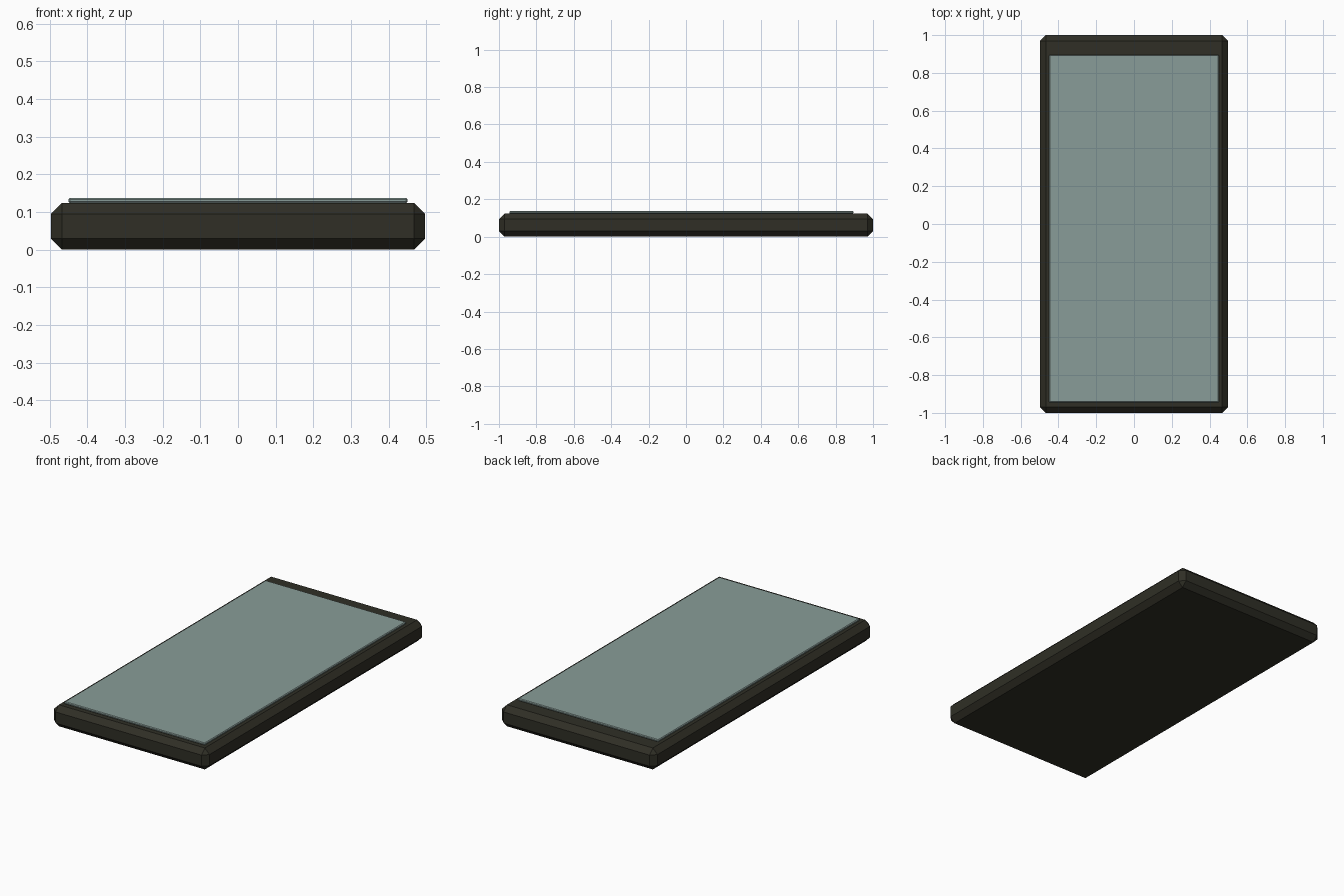
import bpy

if "Cube" in bpy.data.objects:
    bpy.data.objects.remove(bpy.data.objects["Cube"])


def material(name, rgb):
    m = bpy.data.materials.new(name)
    m.diffuse_color = (*rgb, 1)
    m.use_nodes = True
    m.node_tree.nodes["Principled BSDF"].inputs["Base Color"].default_value = m.diffuse_color
    return m


def slab(name, size, centre, chamfer, mat):
    """Box with every edge cut by a single flat chamfer."""
    bpy.ops.mesh.primitive_cube_add(size=1, location=centre)
    ob = bpy.context.object
    ob.name = name
    ob.scale = size
    bpy.ops.object.transform_apply(location=False, rotation=False, scale=True)
    bev = ob.modifiers.new("chamfer", 'BEVEL')
    bev.width = chamfer
    bev.segments = 1
    ob.data.materials.append(mat)
    return ob


dark = material("dark casing", (0.029, 0.028, 0.019))
glass = material("grey green glass", (0.25, 0.335, 0.315))

# Chamfered casing
slab("casing", (0.994, 2.0, 0.124), (0, 0, 0.062), 0.03, dark)

# Raised screen, with a wider border at the back end
slab("screen", (0.9, 1.84, 0.0135), (0, -0.025, 0.13025), 0.004, glass)
